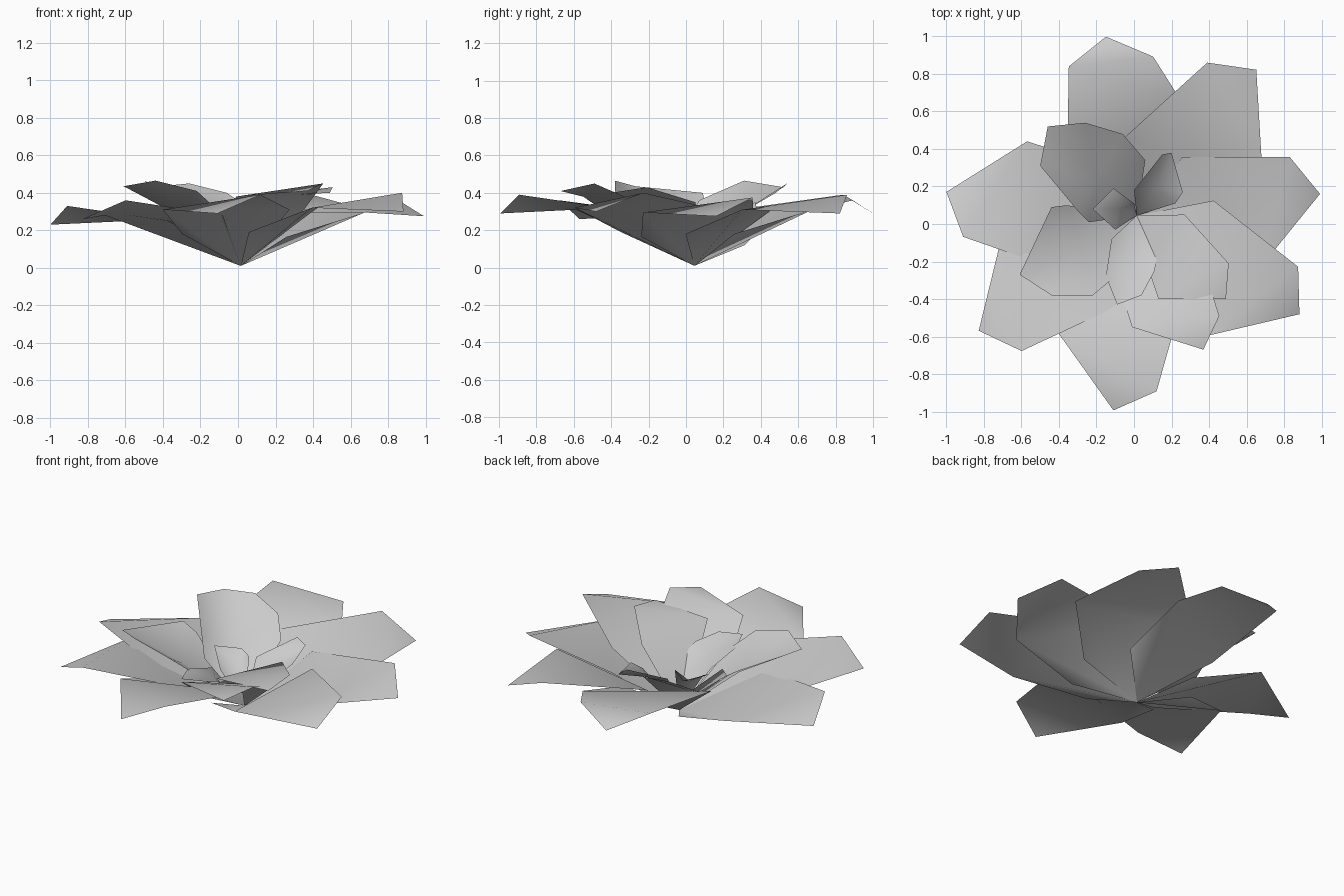
import bpy
import bmesh
from math import radians, cos, sin
from mathutils import Vector

cube = bpy.data.objects.get("Cube")
if cube:
    bpy.data.objects.remove(cube, do_unlink=True)

grey = bpy.data.materials.new("petal_grey")
grey.use_nodes = True
colour = (0.6, 0.6, 0.6, 1)
grey.diffuse_color = colour
grey.node_tree.nodes["Principled BSDF"].inputs["Base Color"].default_value = colour

BASE = Vector((0.015, 0.045, 0.01))


def make_petal(name, rim, cup=None):
    """Petal from the base along its rim; folded across, or fanned around a cup point."""
    bm = bmesh.new()
    base = bm.verts.new(BASE)
    edge = [bm.verts.new(p) for p in rim]
    if cup:
        middle = bm.verts.new(cup)
        loop = [base] + edge
        for a, b in zip(loop, loop[1:] + loop[:1]):
            bm.faces.new((a, b, middle))
    else:
        bm.faces.new((base, edge[0], edge[1]))
        bm.faces.new((base, edge[1], edge[-1]))
        bm.faces.new(edge[1:])
    bmesh.ops.triangulate(bm, faces=[f for f in bm.faces if len(f.verts) > 3])
    mesh = bpy.data.meshes.new(name)
    bm.to_mesh(mesh)
    bm.free()
    mesh.materials.append(grey)
    mesh.shade_smooth()
    obj = bpy.data.objects.new(name, mesh)
    bpy.context.collection.objects.link(obj)
    return obj


def folded_petal(name, angle, size, lift, full=False):
    """Lopsided petal with a drooping tip, turned to an angle about the centre."""
    shape = [(-52, 0.35, 0.18), (-28, 0.71, 0.31), (0, 1, 0.29), (14, 0.9, 0.39),
             (45, 0.44, 0.31)]
    if full:
        shape.insert(2, (-15, 0.89, 0.36))
    rim = [(size * r * cos(radians(angle + turn)),
            size * r * sin(radians(angle + turn)), z + lift)
           for turn, r, z in shape]
    make_petal(name, rim)


# Outer ring of seven drooping petals
for i, (angle, size, lift) in enumerate([
        (9.2, 1.005, -0.015), (51.6, 1.05, 0), (98.5, 1.01, 0), (170.3, 1.015, -0.06),
        (214.5, 1.005, -0.03), (263.7, 1, 0), (331.4, 1.005, 0.01)]):
    folded_petal(f"outer_petal_{i + 1}", angle, size, lift, full=(i == 2))

# Middle ring
make_petal("middle_petal_front", [
    (-0.07, -0.36, 0.25), (-0.01, -0.55, 0.38), (0.37, -0.67, 0.41), (0.455, -0.49, 0.45),
    (0.33, -0.1, 0.28)])
make_petal("middle_petal_left", [
    (0.08, -0.25, 0.25), (0.13, -0.4, 0.38), (0.49, -0.4, 0.4), (0.505, -0.21, 0.43),
    (0.27, 0.05, 0.35)])
make_petal("middle_petal_back", [
    (0.06, 0.34, 0.32), (-0.06, 0.48, 0.4), (-0.26, 0.54, 0.45), (-0.46, 0.52, 0.43),
    (-0.5, 0.31, 0.465), (-0.3, 0.07, 0.36), (-0.24, 0.01, 0.25)], (-0.2, 0.24, 0.26))
make_petal("middle_petal_right", [
    (-0.36, 0.1, 0.35), (-0.44, 0.09, 0.4), (-0.61, -0.27, 0.435), (-0.44, -0.38, 0.465),
    (-0.22, -0.38, 0.41), (-0.1, -0.28, 0.3)], (-0.28, -0.13, 0.26))

# Small inner petals
make_petal("inner_petal_left", [
    (0.22, 0.11, 0.24), (0.26, 0.17, 0.29), (0.2, 0.38, 0.31), (0.15, 0.37, 0.35),
    (0, 0.18, 0.26)], (0.13, 0.19, 0.24))
make_petal("inner_petal_right", [
    (0, 0.11, 0.29), (-0.11, 0.19, 0.28), (-0.22, 0.08, 0.31), (-0.1, -0.03, 0.23)],
    (-0.08, 0.08, 0.23))
make_petal("inner_petal_front", [
    (-0.12, -0.08, 0.26), (-0.15, -0.28, 0.32), (-0.09, -0.43, 0.33), (0.04, -0.38, 0.33),
    (0.11, -0.25, 0.3), (0.12, -0.19, 0.27)], (0, -0.22, 0.27))
